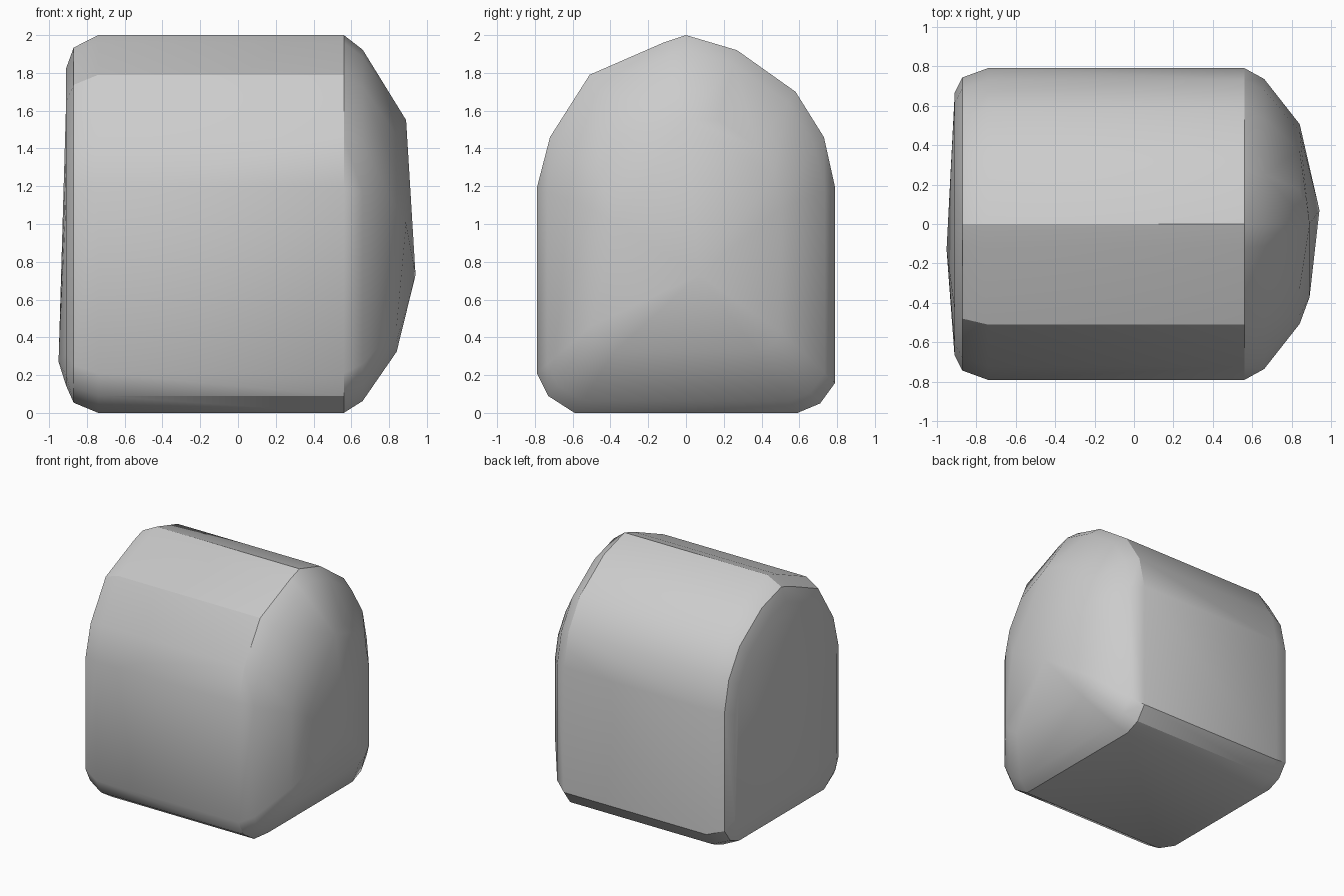
import bpy
import bmesh
import math

default_cube = bpy.data.objects.get("Cube")
if default_cube:
    bpy.data.objects.remove(default_cube, do_unlink=True)


def make_material(name, colour):
    material = bpy.data.materials.new(name)
    material.use_nodes = True
    material.diffuse_color = colour
    shader = material.node_tree.nodes["Principled BSDF"]
    shader.inputs["Base Color"].default_value = colour
    return material


# Arched cross-section of the block, as (y, z)
arch_profile = [
    (-.59, 0), (-.73, .09), (-.79, .21), (-.79, 1.19), (-.72, 1.46),
    (-.51, 1.79), (-.12, 1.96), (0, 2), (.27, 1.92), (.58, 1.70),
    (.73, 1.46), (.79, 1.19), (.79, .16), (.71, .05), (.59, 0),
]
arch_middle = 0.9


def add_section(bm, x, scale):
    """Add the arch at one station, shrunk towards its middle."""
    for y, z in arch_profile:
        height = arch_middle + (z - arch_middle) * scale
        bm.verts.new((x, y * scale, height))


def build_block(name, sections, bulges, material):
    """Wrap a convex skin around the sections and the bulge points."""
    bm = bmesh.new()
    for x, scale in sections:
        add_section(bm, x, scale)
    for point in bulges:
        bm.verts.new(point)
    hull = bmesh.ops.convex_hull(bm, input=bm.verts[:])
    unused = {v for v in hull["geom_interior"] + hull["geom_unused"]
              if isinstance(v, bmesh.types.BMVert)}
    bmesh.ops.delete(bm, geom=list(unused), context="VERTS")
    # Merge the nearly level facets so that the shading stays clean
    bmesh.ops.dissolve_limit(bm, angle_limit=math.radians(2),
                             verts=bm.verts[:], edges=bm.edges[:])
    bmesh.ops.recalc_face_normals(bm, faces=bm.faces[:])
    mesh = bpy.data.meshes.new(name)
    bm.to_mesh(mesh)
    bm.free()
    mesh.materials.append(material)
    block = bpy.data.objects.new(name, mesh)
    bpy.context.collection.objects.link(block)
    return block


stone = make_material("plain grey", (0.6, 0.6, 0.6, 1))

# Flat end, straight barrel, then the rounded end
sections = [(-.91, .84), (-.87, .94), (-.74, 1), (.56, 1), (.66, .93), (.84, .64)]

# Extra points that swell the two ends
bulges = [
    (-.95, -.13, .27),
    (-.91, -.65, .20),
    (-.91, .64, .20),
    (.94, .07, .73),
    (.89, 0, 1.55),
    (.89, -.37, 1.0),
]

block = build_block("arched_block", sections, bulges, stone)

# Soft shading across the shallow facets, crisp main edges
bpy.ops.object.select_all(action="DESELECT")
block.select_set(True)
bpy.context.view_layer.objects.active = block
bpy.ops.object.shade_smooth_by_angle(angle=math.radians(30))
